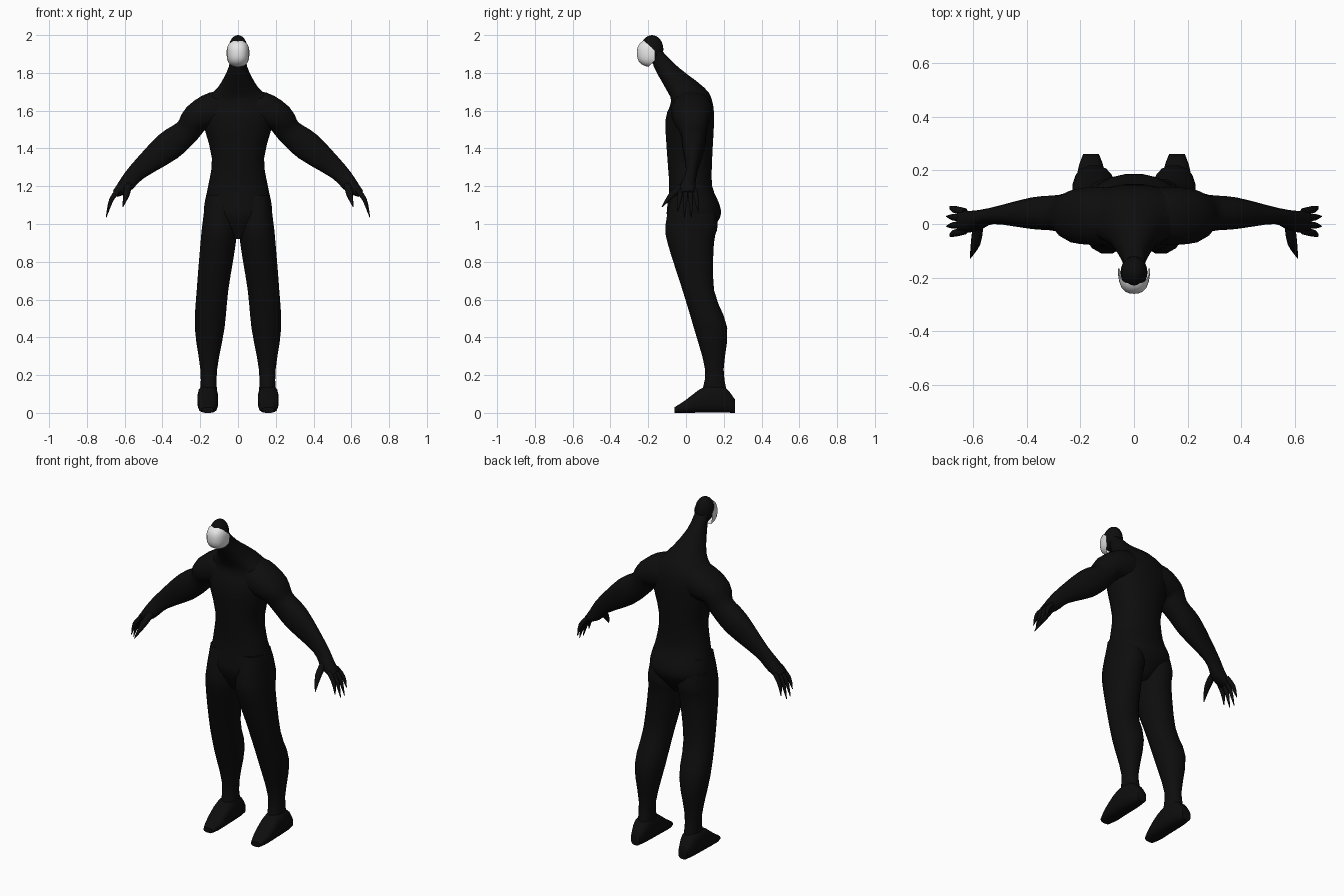
import bpy, bmesh, math
from mathutils import Vector

cube = bpy.data.objects.get("Cube")
if cube:
    bpy.data.objects.remove(cube, do_unlink=True)


def material(name, value):
    mat = bpy.data.materials.new(name)
    mat.use_nodes = True
    colour = (value, value, value, 1)
    mat.diffuse_color = colour
    shader = mat.node_tree.nodes["Principled BSDF"]
    shader.inputs["Base Color"].default_value = colour
    shader.inputs["Roughness"].default_value = 0.8
    return mat


black = material("suit black", 0.004)
white = material("mask white", 0.8)


def finish(name, bm, mat, mirror=False):
    """Turn a bmesh into a smooth shaded object, mirrored for paired parts."""
    bmesh.ops.recalc_face_normals(bm, faces=bm.faces)
    mesh = bpy.data.meshes.new(name)
    bm.to_mesh(mesh)
    bm.free()
    mesh.materials.append(mat)
    part = bpy.data.objects.new(name, mesh)
    bpy.context.collection.objects.link(part)
    bpy.ops.object.select_all(action='DESELECT')
    part.select_set(True)
    bpy.context.view_layer.objects.active = part
    bpy.ops.object.shade_smooth_by_angle(angle=math.radians(50))
    if mirror:
        part.modifiers.new("Mirror", 'MIRROR')


def smooth(rows, steps=3):
    """Spline through a few key rows, every column alike."""
    rows = [Vector(row) for row in rows]
    padded = [rows[0], *rows, rows[-1]]
    result = []
    for a, b, c, d in zip(padded, padded[1:], padded[2:], padded[3:]):
        for step in range(steps):
            t = step / steps
            cubic = (b - c) * 1.5 + (d - a) / 2
            square = a - b * 2.5 + c * 2 - d / 2
            result.append(b + ((c - a) / 2 + (square + cubic * t) * t) * t)
    return result + [rows[-1]]


def loft(name, rings, sides=16, power=2.2, mirror=False):
    """Skin rounded sections given as centre, half axis u and half axis v."""
    bm = bmesh.new()
    loops = []
    for centre, u, v in rings:
        loop = []
        for side in range(sides):
            angle = math.tau * (side + 0.5) / sides
            p, q = (math.copysign(abs(part) ** (2 / power), part)
                    for part in (math.cos(angle), math.sin(angle)))
            loop.append(bm.verts.new(Vector(centre) + Vector(u) * p + Vector(v) * q))
        loops.append(loop)
    for lower, upper in zip(loops, loops[1:]):
        for side in range(sides):
            bm.faces.new((lower[side - 1], lower[side], upper[side], upper[side - 1]))
    bm.faces.new(loops[0])
    bm.faces.new(loops[-1])
    finish(name, bm, black, mirror)


def level(z, front, back, inner, outer):
    """Horizontal section from its extents."""
    return (((inner + outer) / 2, (front + back) / 2, z),
            ((outer - inner) / 2, 0, 0), (0, (back - front) / 2, 0))


def tube(name, rows, sides):
    """Mirrored limb along x, y, z with a thickness and a depth radius."""
    rows = smooth(rows)
    rings = []
    for before, row, after in zip([rows[0], *rows], rows, [*rows[1:], rows[-1]]):
        along = (Vector(after[:3]) - Vector(before[:3])).normalized()
        across = along.cross(Vector((0, 1, 0))).normalized()
        rings.append((row[:3], across * row[3], across.cross(along) * row[4]))
    loft(name, rings, sides, mirror=True)


def rounded_ball(name, centre, radii, power, mat, cuts=()):
    """Ellipsoid with adjustable boxiness, trimmed by planes across x."""
    bm = bmesh.new()
    bmesh.ops.create_uvsphere(bm, u_segments=24, v_segments=16, radius=1)
    for vert in bm.verts:
        size = sum(abs(part) ** power for part in vert.co) ** (1 / power)
        vert.co = Vector(centre) + vert.co / size * Vector(radii)
    for y, z, slope_y, slope_z in cuts:
        bmesh.ops.bisect_plane(bm, geom=[*bm.verts, *bm.edges, *bm.faces],
                               plane_co=(0, y, z), plane_no=(0, slope_y, slope_z),
                               clear_outer=True)
    finish(name, bm, mat)


# Vectors multiply per component only through this small wrapper
def scaled(vector, radii):
    return Vector([a * b for a, b in zip(vector, radii)])


# Torso and forward-leaning neck: height, front, back, half width
torso = [(.92, -.05, .1, .04), (1.03, -.1, .18, .17), (1.1, -.1, .18, .18),
         (1.2, -.09, .14, .16), (1.35, -.1, .14, .14), (1.55, -.11, .15, .19),
         (1.65, -.08, .14, .19), (1.72, -.11, .1, .11), (1.83, -.17, -.04, .05),
         (1.92, -.19, -.13, .04)]
loft("torso_and_neck", [level(z, front, back, -half, half)
                        for z, front, back, half in smooth(torso)], sides=20)

# Head and the pale mask wrapped round its front
rounded_ball("head", (0, -.18, 1.925), (.05, .06, .075), 2, black)
rounded_ball("face_mask", (0, -.165, 1.905), (.06, .095, .075), 2.6, white,
             cuts=[(-.165, 1.9, 1, 0), (-.2, 1.95, .7, .8), (-.18, 1.85, 1, -1)])

# Legs: height, front, back, inner, outer
leg = [(1.15, -.08, .13, .02, .17), (1, -.11, .17, .01, .19), (.9, -.1, .15, .01, .2),
       (.65, -.02, .15, .05, .22), (.45, .04, .22, .07, .23), (.23, .1, .2, .11, .2),
       (.1, .08, .22, .11, .2)]
loft("legs", [level(*row) for row in smooth(leg)], mirror=True)

# Feet: depth, height, half width
foot = [(-.06, .03, .03), (0, .07, .05), (.1, .14, .055), (.2, .14, .05), (.26, .07, .03)]
loft("feet", [((.16, y, top / 2), (half, 0, 0), (0, 0, top / 2))
              for y, top, half in smooth(foot)], power=2.8, mirror=True)

# Arms from shoulder to palm
arm = [(.05, .03, 1.6, .1, .1), (.13, .03, 1.6, .1, .11), (.22, .03, 1.56, .08, .1),
       (.27, .04, 1.49, .07, .07), (.37, .04, 1.41, .08, .06), (.53, .03, 1.28, .05, .03),
       (.6, .01, 1.2, .04, .04), (.65, .01, 1.16, .02, .04)]
tube("arms", arm, 16)

# Clawed fingers fanned across the palm, then thumbs
for number in range(4):
    fan = number - 1.5
    bend = fan * fan
    tube(f"finger_{number + 1}",
         [(.63, .01 + fan * .024, 1.18, .013, .013),
          (.67, .01 + fan * .03, 1.13, .013, .013),
          (.7 - bend * .006, .01 + fan * .037, 1.03 + bend * .015, .002, .002)], 8)
tube("thumbs", [(.58, 0, 1.21, .02, .02), (.59, -.07, 1.16, .018, .018),
                (.61, -.127, 1.09, .002, .002)], 8)
